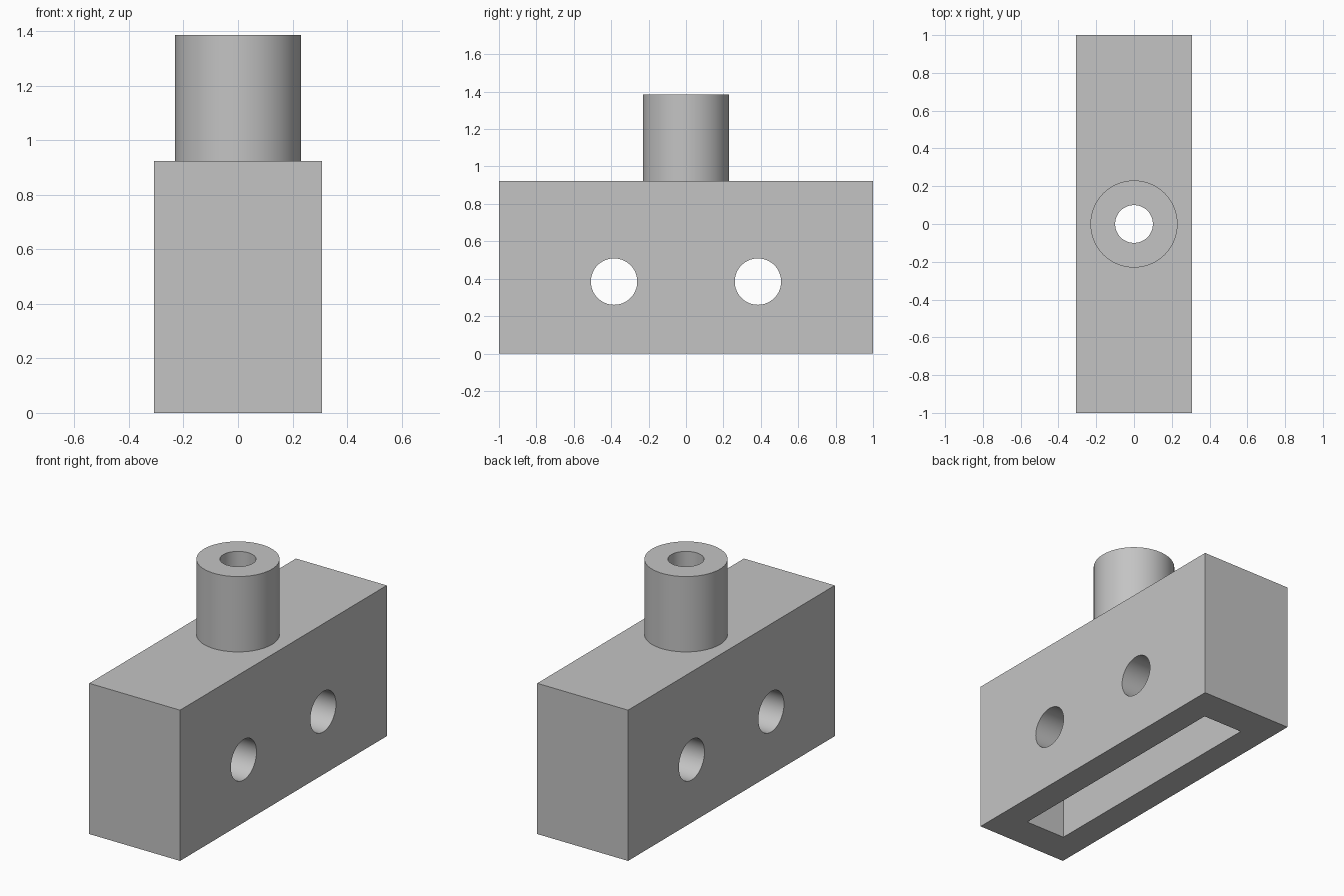
import bpy
import math

# Remove the default cube
cube = bpy.data.objects.get("Cube")
if cube:
    bpy.data.objects.remove(cube, do_unlink=True)

# Proportions follow one module
U = 2 / 13
WIDTH, LENGTH, HEIGHT = 4 * U, 13 * U, 6 * U
TOP = 9 * U
SLOT_W, SLOT_L, SLOT_H = 0.27, 1.58, 0.69

grey = bpy.data.materials.new("plain_grey")
grey.use_nodes = True
colour = (0.55, 0.55, 0.55, 1)
grey.diffuse_color = colour
grey.node_tree.nodes["Principled BSDF"].inputs["Base Color"].default_value = colour


def box(name, size, z):
    bpy.ops.mesh.primitive_cube_add(size=1, location=(0, 0, z))
    ob = bpy.context.object
    ob.name = name
    ob.scale = size
    bpy.ops.object.transform_apply(location=True, rotation=True, scale=True)
    return ob


def cylinder(name, radius, depth, location, along_x=False):
    turn = (0, math.pi / 2, 0) if along_x else (0, 0, 0)
    bpy.ops.mesh.primitive_cylinder_add(vertices=64, radius=radius, depth=depth,
                                        location=location, rotation=turn)
    ob = bpy.context.object
    ob.name = name
    bpy.ops.object.transform_apply(location=True, rotation=True, scale=True)
    return ob


def combine(target, tool, operation):
    mod = target.modifiers.new(tool.name, 'BOOLEAN')
    mod.operation = operation
    mod.solver = 'EXACT'
    mod.object = tool
    bpy.context.view_layer.objects.active = target
    bpy.ops.object.modifier_apply(modifier=mod.name)
    bpy.data.objects.remove(tool, do_unlink=True)


# Block with the round boss on top
body = box("mounting_block", (WIDTH, LENGTH, HEIGHT), HEIGHT / 2)
boss_base = HEIGHT - U
boss = cylinder("boss", 1.5 * U, TOP - boss_base, (0, 0, (TOP + boss_base) / 2))
combine(body, boss, 'UNION')

# Slot open at the underside
slot = box("slot", (SLOT_W, SLOT_L, SLOT_H * 2), 0)
combine(body, slot, 'DIFFERENCE')

# Bore down through the boss into the slot
combine(body, cylinder("bore", 0.1, 4, (0, 0, TOP / 2)), 'DIFFERENCE')

# Pair of cross holes through the side walls
for side in (-1, 1):
    pin = cylinder("pin_hole", 0.124, 2, (0, side * 2.5 * U, 2.5 * U), True)
    combine(body, pin, 'DIFFERENCE')

body.data.materials.clear()
body.data.materials.append(grey)
bpy.ops.object.select_all(action='DESELECT')
body.select_set(True)
bpy.context.view_layer.objects.active = body
bpy.ops.object.shade_smooth_by_angle(angle=math.radians(30))
